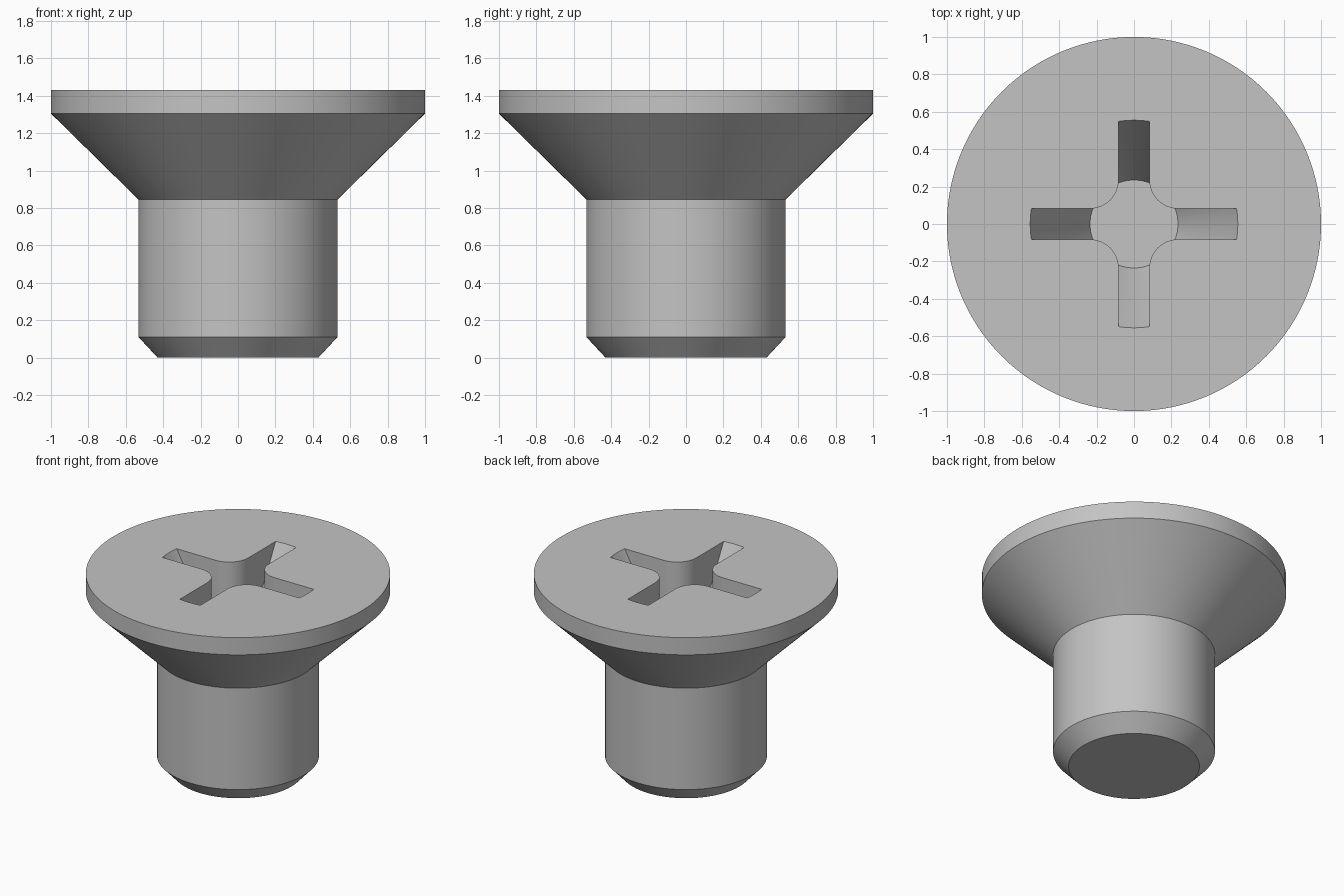
import bpy
import bmesh
from math import cos, sin, pi, radians

cube = bpy.data.objects.get("Cube")
if cube:
    bpy.data.objects.remove(cube, do_unlink=True)

STEPS = 128
TOP = 1.43            # height of the flat head face
FLOOR = 0.83          # height of the recess floor
SLOT, CORE = 0.082, 0.235   # slot half width, radius of the recess core

steel = bpy.data.materials.new("grey steel")
colour = (0.55, 0.55, 0.55, 1)
steel.diffuse_color = colour
steel.use_nodes = True
steel.node_tree.nodes["Principled BSDF"].inputs["Base Color"].default_value = colour


def add_object(name, bm):
    bmesh.ops.recalc_face_normals(bm, faces=bm.faces)
    mesh = bpy.data.meshes.new(name)
    bm.to_mesh(mesh)
    bm.free()
    mesh.materials.append(steel)
    obj = bpy.data.objects.new(name, mesh)
    bpy.context.collection.objects.link(obj)
    return obj


def turned(name, profile):
    """Closed solid turned about z from (radius, height) points."""
    bm = bmesh.new()
    rings = [[bm.verts.new((r * cos(2 * pi * i / STEPS), r * sin(2 * pi * i / STEPS), z))
              for i in range(STEPS)] for r, z in profile]
    for low, high in zip(rings, rings[1:]):
        for i in range(STEPS):
            j = (i + 1) % STEPS
            bm.faces.new((low[i], low[j], high[j], high[i]))
    bm.faces.new(rings[0][::-1])
    bm.faces.new(rings[-1])
    return add_object(name, bm)


def cross_prism(name, reach, bottom, top):
    """Upright cross with rounded inner corners."""
    bm = bmesh.new()
    fillet = CORE - SLOT
    quarter = [(reach, -SLOT), (reach, SLOT)]
    for i in range(13):
        a = -pi / 2 - i * pi / 24
        quarter.append((CORE + fillet * cos(a), CORE + fillet * sin(a)))
    outline = []
    for c, s in ((1, 0), (0, 1), (-1, 0), (0, -1)):
        outline += [(x * c - y * s, x * s + y * c) for x, y in quarter]
    face = bm.faces.new([bm.verts.new((x, y, bottom)) for x, y in outline])
    lifted = bmesh.ops.extrude_face_region(bm, geom=[face])["geom"]
    bmesh.ops.translate(bm, vec=(0, 0, top - bottom),
                        verts=[v for v in lifted if isinstance(v, bmesh.types.BMVert)])
    return add_object(name, bm)


def apply_boolean(target, tool, operation):
    mod = target.modifiers.new(operation.lower(), "BOOLEAN")
    mod.operation, mod.object, mod.solver = operation, tool, "EXACT"
    bpy.context.view_layer.update()
    graph = bpy.context.evaluated_depsgraph_get()
    mesh = bpy.data.meshes.new_from_object(target.evaluated_get(graph))
    target.modifiers.clear()
    target.data = mesh
    bpy.data.objects.remove(tool, do_unlink=True)


# Countersunk head, shank and chamfered tip
screw = turned("countersunk_screw", [(0.43, 0), (0.532, 0.11), (0.532, 0.845),
                                     (1, 1.305), (1, TOP)])

# Cross recess: slots whose ends taper inward to a flat floor
slope = (0.555 - CORE) / (TOP - FLOOR)
recess = turned("recess_cutter", [(CORE, FLOOR), (0.555 + slope * 0.1, TOP + 0.1)])
recess.hide_render = True
slots = cross_prism("slot_cutter", 0.8, FLOOR - 0.2, TOP + 0.3)
slots.hide_render = True
apply_boolean(recess, slots, "INTERSECT")
apply_boolean(screw, recess, "DIFFERENCE")

# Smooth round sides with crisp edges
bpy.ops.object.select_all(action="DESELECT")
screw.select_set(True)
bpy.context.view_layer.objects.active = screw
bpy.ops.object.shade_smooth_by_angle(angle=radians(25))
